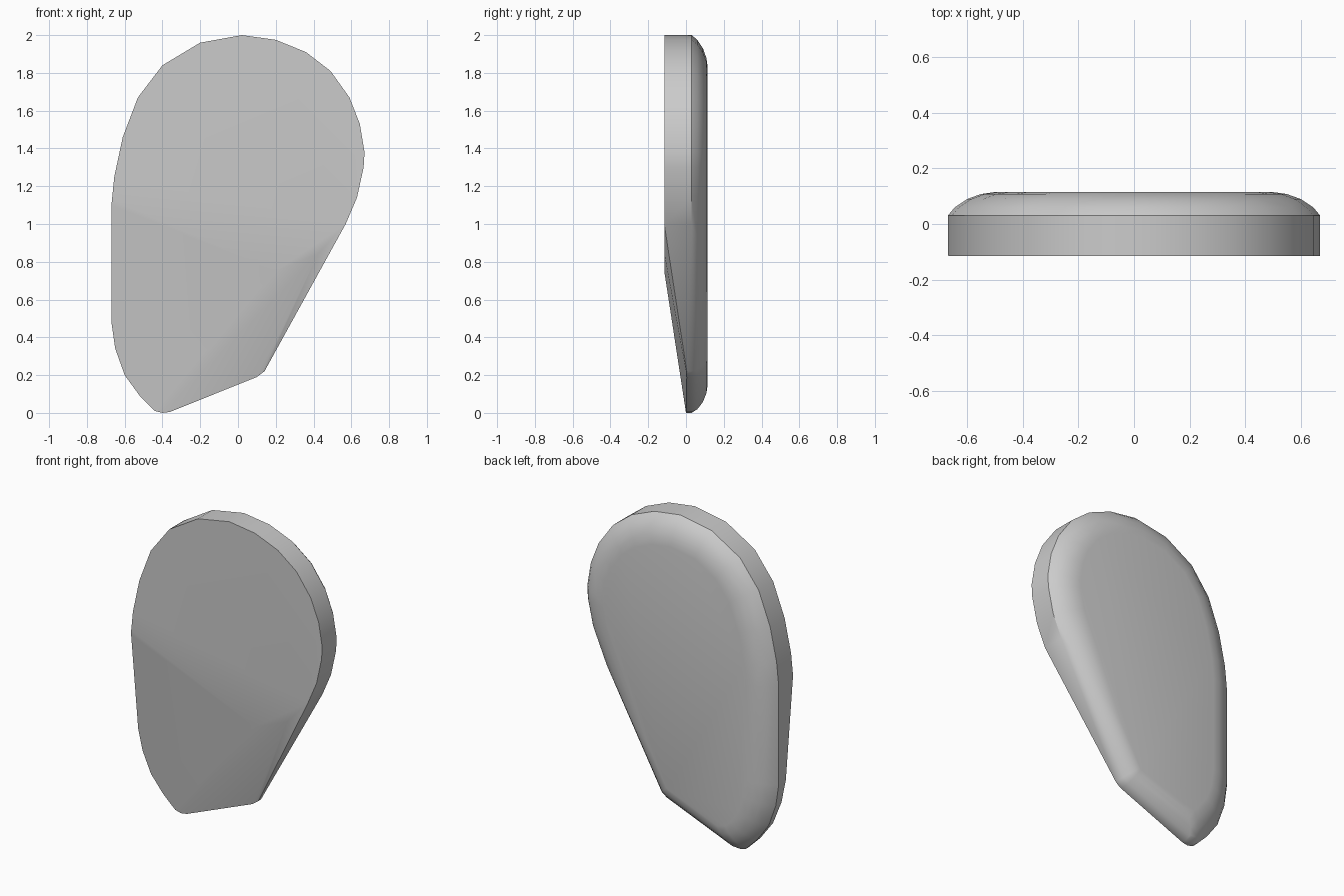
import bpy, bmesh
from mathutils import Vector

if "Cube" in bpy.data.objects:
    bpy.data.objects.remove(bpy.data.objects["Cube"])

FRONT, BACK = -0.115, 0.115

# Convex outline (x, z), counter-clockwise seen from the front
OUTLINE = [(-.44, .01), (-.40, 0), (-.36, .005), (.10, .19), (.14, .22), (.57, 1.0),
           (.63, 1.14), (.665, 1.3), (.67, 1.38), (.645, 1.53), (.59, 1.67), (.49, 1.81),
           (.36, 1.91), (.2, 1.975), (.02, 2), (-.2, 1.96), (-.4, 1.84), (-.53, 1.67),
           (-.61, 1.46), (-.655, 1.25), (-.67, 1.1), (-.67, .48), (-.65, .34),
           (-.6, .2), (-.52, .09)]
# Rounding of the back rim: inset and depth
RIM = [(0, .03), (.025, .06), (.07, .09), (.12, .108), (.17, .115)]


def slice_off(bm, point, normal):
    """Remove everything on the normal's side of a plane and cap the cut."""
    cut = bmesh.ops.bisect_plane(bm, geom=bm.verts[:] + bm.edges[:] + bm.faces[:],
                                 dist=1e-5, plane_co=point, plane_no=normal,
                                 clear_outer=True)
    rim = [e for e in cut["geom_cut"] if isinstance(e, bmesh.types.BMEdge) and e.is_boundary]
    if rim:
        bmesh.ops.holes_fill(bm, edges=rim, sides=0)


def slice_front(bm, a, b, c):
    """Slice along the plane through three points, removing the front side."""
    a, b, c = Vector(a), Vector(b), Vector(c)
    normal = (b - a).cross(c - a).normalized()
    slice_off(bm, a, normal if normal.y < 0 else -normal)


# Slab
bm = bmesh.new()
base = bm.faces.new([bm.verts.new((x, FRONT, z)) for x, z in OUTLINE])
top = bmesh.ops.extrude_face_region(bm, geom=[base], use_keep_orig=True)
bmesh.ops.translate(bm, vec=(0, BACK - FRONT, 0),
                    verts=[v for v in top["geom"] if isinstance(v, bmesh.types.BMVert)])
bmesh.ops.recalc_face_normals(bm, faces=bm.faces[:])

# Rounded back rim, narrower along the lower right sides
for (x0, z0), (x1, z1) in zip(OUTLINE, OUTLINE[1:] + OUTLINE[:1]):
    out = Vector((z1 - z0, 0, x0 - x1)).normalized()
    narrow = .65 if (z0 + z1) / 2 < .7 and (x0 + x1) / 2 > -.4 else 1
    for (i0, y0), (i1, y1) in zip(RIM, RIM[1:]):
        point = Vector((x0, y0, z0)) - out * i0 * narrow
        slice_off(bm, point, (out * (y1 - y0) + Vector((0, (i1 - i0) * narrow, 0))).normalized())

# Sloping facets on the lower front
peak, tip, corner = (.2, FRONT, .75), (-.4, 0, 0), (.13, 0, .22)
slice_front(bm, (-.67, FRONT, 1.13), peak, tip)
slice_front(bm, peak, tip, corner)
slice_front(bm, (.57, FRONT, 1.0), (.44, FRONT, .86), corner)

bmesh.ops.remove_doubles(bm, verts=bm.verts[:], dist=.002)
bmesh.ops.recalc_face_normals(bm, faces=bm.faces[:])
mesh = bpy.data.meshes.new("paddle_slab")
bm.to_mesh(mesh)
bm.free()

# Plain grey material
grey = bpy.data.materials.new("plain_grey")
grey.use_nodes = True
color = (.6, .6, .6, 1)
grey.diffuse_color = color
grey.node_tree.nodes["Principled BSDF"].inputs["Base Color"].default_value = color
mesh.materials.append(grey)

slab = bpy.data.objects.new("paddle_slab", mesh)
bpy.context.collection.objects.link(slab)
bpy.context.view_layer.objects.active = slab
slab.select_set(True)
bpy.ops.object.shade_smooth_by_angle(angle=.6)
